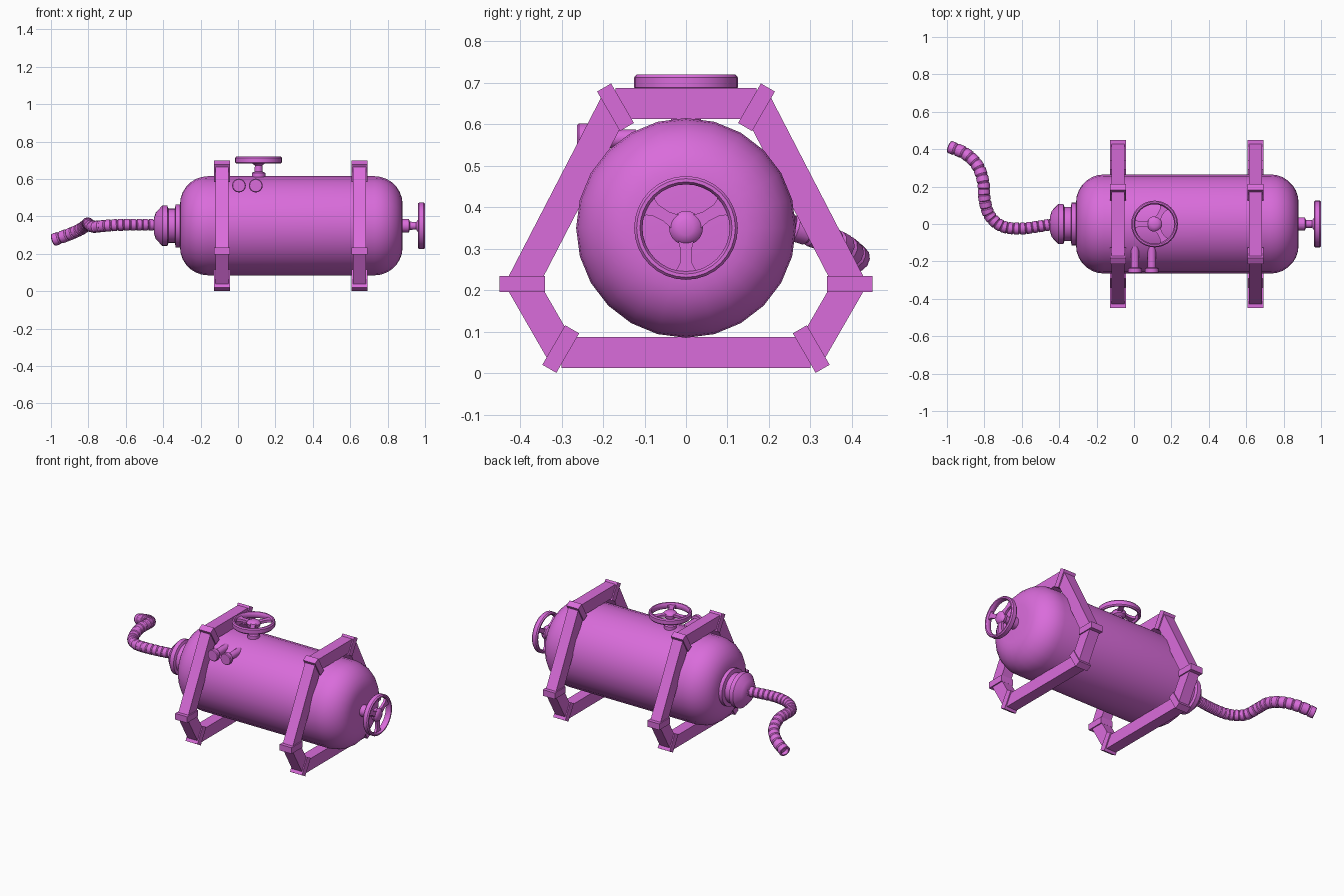
import bpy, bmesh, math
from mathutils import Vector, Matrix

if "Cube" in bpy.data.objects:
    bpy.data.objects.remove(bpy.data.objects["Cube"], do_unlink=True)

mat = bpy.data.materials.new("orchid_paint")
COLOUR = (0.70, 0.15, 0.71, 1)
mat.use_nodes = True
mat.diffuse_color = COLOUR
mat.node_tree.nodes["Principled BSDF"].inputs["Base Color"].default_value = COLOUR

AXIS_Z = 0.35
ALONG_X = Matrix.Rotation(math.pi / 2, 4, 'Y')
ALONG_NEG_Y = Matrix.Rotation(math.pi / 2, 4, 'X')


def finish(name, bm, matrix=Matrix(), smooth=True):
    bmesh.ops.recalc_face_normals(bm, faces=bm.faces)
    mesh = bpy.data.meshes.new(name)
    bm.to_mesh(mesh)
    bm.free()
    mesh.transform(matrix)
    mesh.materials.append(mat)
    obj = bpy.data.objects.new(name, mesh)
    bpy.context.collection.objects.link(obj)
    if smooth:
        bpy.ops.object.select_all(action='DESELECT')
        obj.select_set(True)
        bpy.context.view_layer.objects.active = obj
        bpy.ops.object.shade_smooth_by_angle(angle=math.radians(35))
    return obj


def skin(bm, rings, closed=False):
    """Bridge rings of points; cap the ends unless the rings form a loop."""
    loops = [[bm.verts.new(p) for p in ring] for ring in rings]
    n = len(loops[0])
    pairs = list(zip(loops, loops[1:])) + ([(loops[-1], loops[0])] if closed else [])
    for a, b in pairs:
        for i in range(n):
            j = (i + 1) % n
            bm.faces.new((a[i], a[j], b[j], b[i]))
    if not closed:
        bm.faces.new(loops[0])
        bm.faces.new(loops[-1])


def circle(r, h, sides):
    steps = [math.tau * i / sides for i in range(sides)]
    return [Vector((r * math.cos(a), r * math.sin(a), h)) for a in steps]


def lathe(bm, profile, sides=24, closed=False):
    skin(bm, [circle(r, h, sides) for r, h in profile], closed)


def turned(name, profile, matrix, sides=24):
    bm = bmesh.new()
    lathe(bm, profile, sides)
    return finish(name, bm, matrix)


def box(bm, a, b, x, depth, thick):
    """Bar from a to b, given as (y, z) points, centred at x."""
    a, b = Vector((x, *a)), Vector((x, *b))
    d = b - a
    turn = Matrix.Rotation(math.atan2(d.z, d.y), 4, 'X')
    size = Matrix.Diagonal((depth, d.length, thick, 1))
    bmesh.ops.create_cube(bm, size=1, matrix=Matrix.Translation((a + b) / 2) @ turn @ size)


# Tank with rounded shoulders
R, ROUND, X0, X1 = 0.265, 0.15, -0.31, 0.88
arc = [(R - ROUND + ROUND * math.sin(t), ROUND * (1 - math.cos(t)))
       for t in (math.pi / 2 * i / 7 for i in range(8))]
profile = [(r, X0 + h) for r, h in arc] + [(r, X1 - h) for r, h in reversed(arc)]
turned("tank", profile, Matrix.Translation((0, 0, AXIS_Z)) @ ALONG_X)

# Stepped hose coupling on the left end
turned("hose_coupling",
       [(0.04, -0.45), (0.07, -0.44), (0.108, -0.405), (0.108, -0.378), (0.092, -0.372),
        (0.092, -0.338), (0.115, -0.333), (0.115, -0.29)],
       Matrix.Translation((0, 0, AXIS_Z)) @ ALONG_X)

# Two supporting frames, each with collars over the joints
TOP, SIDE, FOOT = (0.17, 0.65), (0.395, 0.215), (0.30, 0.05)
COLLARS = [((0.17, 0.641), 60), ((0.395, 0.215), 0), ((0.302, 0.058), -60)]


def flip(p, s):
    return (p[0] * s, p[1])


for label, x in (("left_frame", 0.65), ("right_frame", -0.085)):
    bm = bmesh.new()
    for lo in (TOP, FOOT):
        box(bm, flip(lo, -1), lo, x, 0.07, 0.075)
    for s in (-1, 1):
        box(bm, flip(TOP, s), flip(SIDE, s), x, 0.07, 0.075)
        box(bm, flip(SIDE, s), flip(FOOT, s), x, 0.07, 0.075)
        for (cy, cz), deg in COLLARS:
            dy = 0.055 * math.cos(math.radians(deg))
            dz = 0.055 * math.sin(math.radians(deg))
            box(bm, flip((cy - dy, cz - dz), s), flip((cy + dy, cz + dz), s), x, 0.084, 0.039)
    finish(label, bm, smooth=False)


# Valve handwheels: rim, hub, three flared spokes and stem
def handwheel(name, matrix):
    bm = bmesh.new()
    lathe(bm, [(0.105, 0.088), (0.105, 0.108), (0.111, 0.117), (0.119, 0.117),
               (0.125, 0.11), (0.125, 0.086), (0.119, 0.079), (0.111, 0.079)], 32, closed=True)
    lathe(bm, [(0.036, -0.02), (0.036, 0.03), (0.022, 0.036), (0.02, 0.07),
               (0.038, 0.082), (0.041, 0.1), (0.034, 0.11), (0.018, 0.117)], 20)
    half = [(0.025, 0.02), (0.055, 0.013), (0.085, 0.015), (0.098, 0.021), (0.109, 0.034)]
    outline = half + [(u, -v) for u, v in reversed(half)]
    for k in range(3):
        spin = Matrix.Rotation(math.tau * k / 3, 3, 'Z')
        skin(bm, [[spin @ Vector((u, v, h)) for u, v in outline] for h in (0.09, 0.106)])
    return finish(name, bm, matrix)


handwheel("end_handwheel", Matrix.Translation((0.883, 0, AXIS_Z)) @ ALONG_X)
handwheel("top_handwheel", Matrix.Translation((0.11, 0, 0.603)) @ Matrix.Rotation(math.pi, 4, 'Z'))

# Pair of small round gauges on the front
for label, x in (("right_gauge", 0.005), ("left_gauge", 0.095)):
    turned(label, [(0.022, 0.12), (0.022, 0.232), (0.034, 0.235), (0.037, 0.239),
                   (0.037, 0.258), (0.033, 0.263)],
           Matrix.Translation((x, 0, 0.565)) @ ALONG_NEG_Y, 16)

# Ribbed hose swept along a smooth path
PATH = [Vector(p) for p in (
    (-0.43, 0, 0.355), (-0.52, -0.015, 0.355), (-0.62, -0.025, 0.355), (-0.71, -0.01, 0.35),
    (-0.775, 0.05, 0.345), (-0.8, 0.14, 0.36), (-0.805, 0.22, 0.36),
    (-0.835, 0.31, 0.335), (-0.9, 0.375, 0.305), (-0.985, 0.412, 0.275))]


def along(t):
    """Catmull-Rom point on the path, t from 0 to 1."""
    u = min(max(t, 0), 1) * (len(PATH) - 1)
    i = min(int(u), len(PATH) - 2)
    f = u - i
    p0, p1, p2, p3 = (PATH[min(max(i + k, 0), len(PATH) - 1)] for k in (-1, 0, 1, 2))
    return 0.5 * (2 * p1 + (p2 - p0) * f + (2 * p0 - 5 * p1 + 4 * p2 - p3) * f * f
                  + (3 * p1 - p0 - 3 * p2 + p3) * f ** 3)


def hose_ring(t, r):
    d = (along(t + 0.01) - along(t - 0.01)).normalized()
    side = d.cross(Vector((0, 0, 1))).normalized()
    up = side.cross(d)
    return [along(t) + side * p.x + up * p.y for p in circle(r, 0, 12)]


bm = bmesh.new()
RIBS = 24
rings = []
for k in range(RIBS):
    # ribs grow longer towards the free end
    t0, t1 = ((v / RIBS) * (0.8 + 0.2 * v / RIBS) for v in (k, k + 1))
    grow = 0.003 * k / RIBS
    for f, r in ((0.0, 0.026), (0.14, 0.031), (0.86, 0.031), (0.99, 0.026)):
        rings.append(hose_ring(t0 + (t1 - t0) * f, r + grow))
rings += [hose_ring(1, 0.034), hose_ring(1, 0.025), hose_ring(0.97, 0.024)]
skin(bm, rings)
finish("hose", bm)
